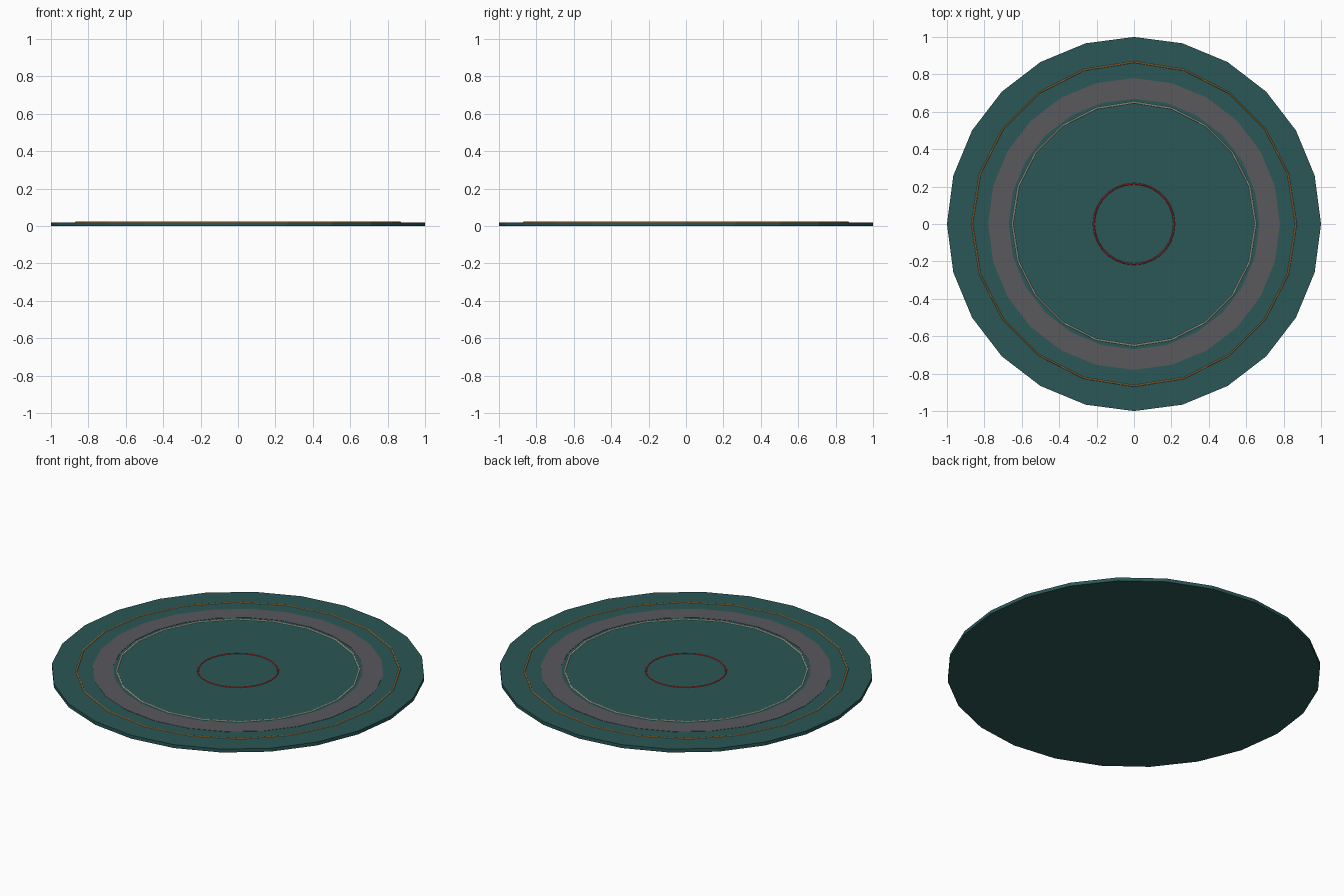
import bpy, bmesh, math

if "Cube" in bpy.data.objects:
    bpy.data.objects.remove(bpy.data.objects["Cube"])

def mat(name, rgb):
    m = bpy.data.materials.new(name)
    m.diffuse_color = (*rgb, 1)
    m.use_nodes = True
    m.node_tree.nodes["Principled BSDF"].inputs["Base Color"].default_value = m.diffuse_color
    return m

TEAL = mat("teal", (0.023, 0.095, 0.093))
GREY = mat("mauve_grey", (0.10, 0.10, 0.11))
GOLD = mat("gold", (0.50, 0.25, 0.06))
CREAM = mat("cream", (0.68, 0.62, 0.48))
RED = mat("red", (0.40, 0.03, 0.03))

def lathe(name, profile, sides, material, closed=True):
    """Sweep an (r, z) profile around z; vertices sit on the axes."""
    bm = bmesh.new()
    rings = []
    for i in range(sides):
        a = 2 * math.pi * i / sides
        rings.append([bm.verts.new((r * math.cos(a), r * math.sin(a), z)) for r, z in profile])
    n = len(profile)
    for i in range(sides):
        p, q = rings[i], rings[(i + 1) % sides]
        for j in range(n if closed else n - 1):
            k = (j + 1) % n
            bm.faces.new((p[j], q[j], q[k], p[k]))
    if not closed:
        bm.faces.new([r[0] for r in rings])
        bm.faces.new([r[-1] for r in rings])
    bmesh.ops.recalc_face_normals(bm, faces=bm.faces)
    me = bpy.data.meshes.new(name)
    bm.to_mesh(me)
    bm.free()
    me.materials.append(material)
    ob = bpy.data.objects.new(name, me)
    bpy.context.collection.objects.link(ob)
    return ob

def cord(name, radius, thick, z, sides, material, segs=6):
    prof = [(radius + thick * math.cos(2 * math.pi * k / segs),
             z + thick * math.sin(2 * math.pi * k / segs)) for k in range(segs)]
    return lathe(name, prof, sides, material)

# Rug body
lathe("rug_base", [(1, 0), (1, 0.02)], 24, TEAL, closed=False)
# Flat woven band
lathe("woven_band", [(0.67, 0.015), (0.78, 0.015), (0.78, 0.0215), (0.67, 0.0215)], 24, GREY)
# Thin raised cords
cord("outer_cord", 0.866, 0.005, 0.019, 20, GOLD)
cord("middle_cord", 0.65, 0.005, 0.019, 20, CREAM)
cord("centre_cord", 0.215, 0.005, 0.019, 28, RED)
